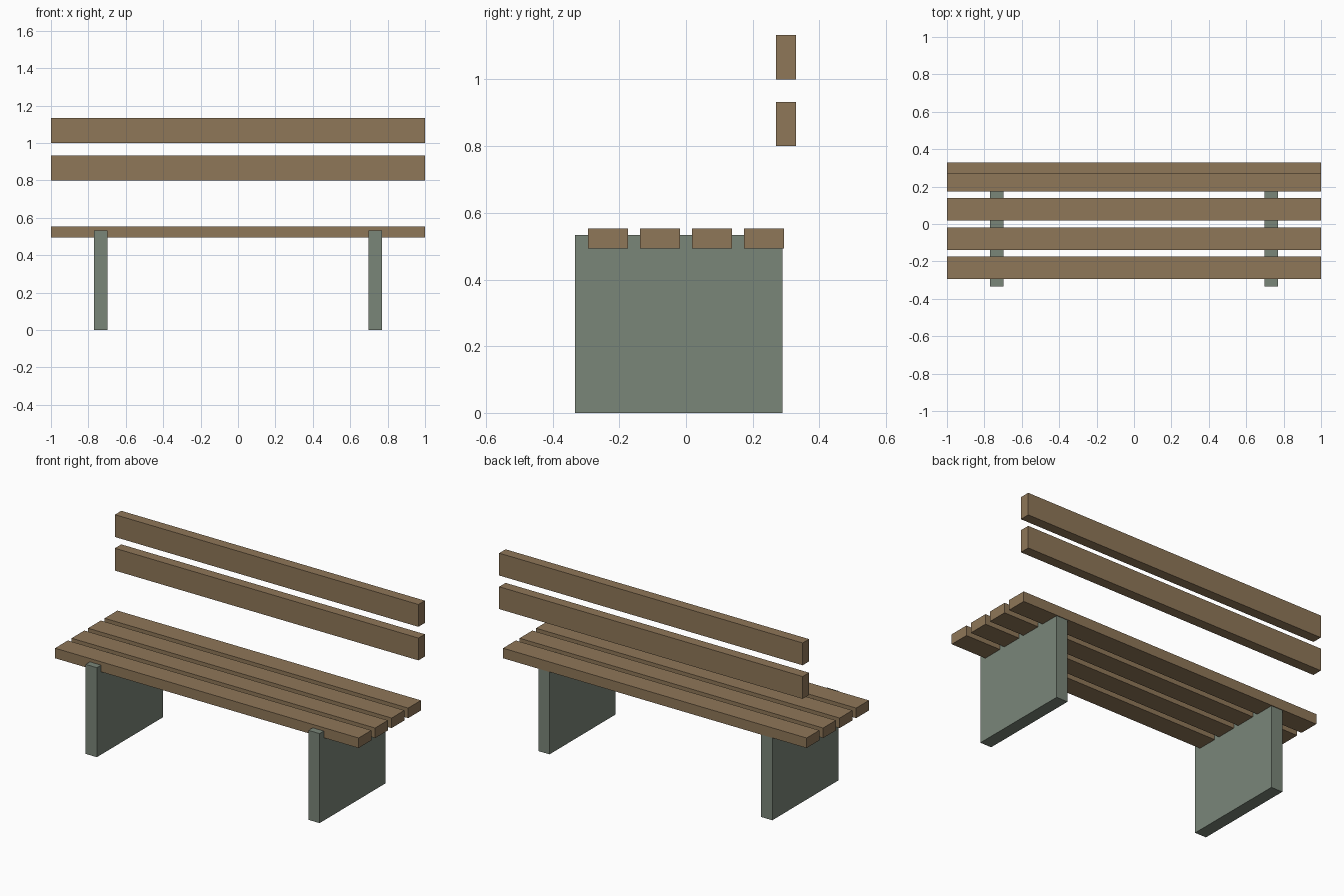
import bpy

if "Cube" in bpy.data.objects:
    bpy.data.objects.remove(bpy.data.objects["Cube"])


def material(name, color):
    m = bpy.data.materials.new(name)
    m.diffuse_color = (*color, 1.0)
    m.use_nodes = True
    m.node_tree.nodes["Principled BSDF"].inputs["Base Color"].default_value = m.diffuse_color
    return m


wood = material("brown_wood", (0.275, 0.184, 0.098))
stone = material("grey_green_concrete", (0.195, 0.238, 0.191))


def box(name, lo, hi, mat):
    """Axis-aligned box between two corners."""
    center = [(a + b) / 2 for a, b in zip(lo, hi)]
    bpy.ops.mesh.primitive_cube_add(size=1, location=center)
    ob = bpy.context.object
    ob.name = name
    ob.scale = [b - a for a, b in zip(lo, hi)]
    bpy.ops.object.transform_apply(location=False, rotation=False, scale=True)
    ob.data.materials.append(mat)
    return ob


# Slab legs, set slightly forward of the seat
for side, x in (("left", -0.734), ("right", 0.734)):
    box(f"{side}_leg", (x - 0.037, -0.333, 0), (x + 0.037, 0.289, 0.533), stone)

# Four seat slats resting in the tops of the legs
for i in range(4):
    y = (i - 1.5) * 0.1555
    box(f"seat_slat_{i + 1}", (-1, y - 0.06, 0.493), (1, y + 0.06, 0.553), wood)

# Two upright backrest boards
for i, z in enumerate((0.8, 1.0)):
    box(f"back_board_{i + 1}", (-1, 0.27, z), (1, 0.33, z + 0.133), wood)
